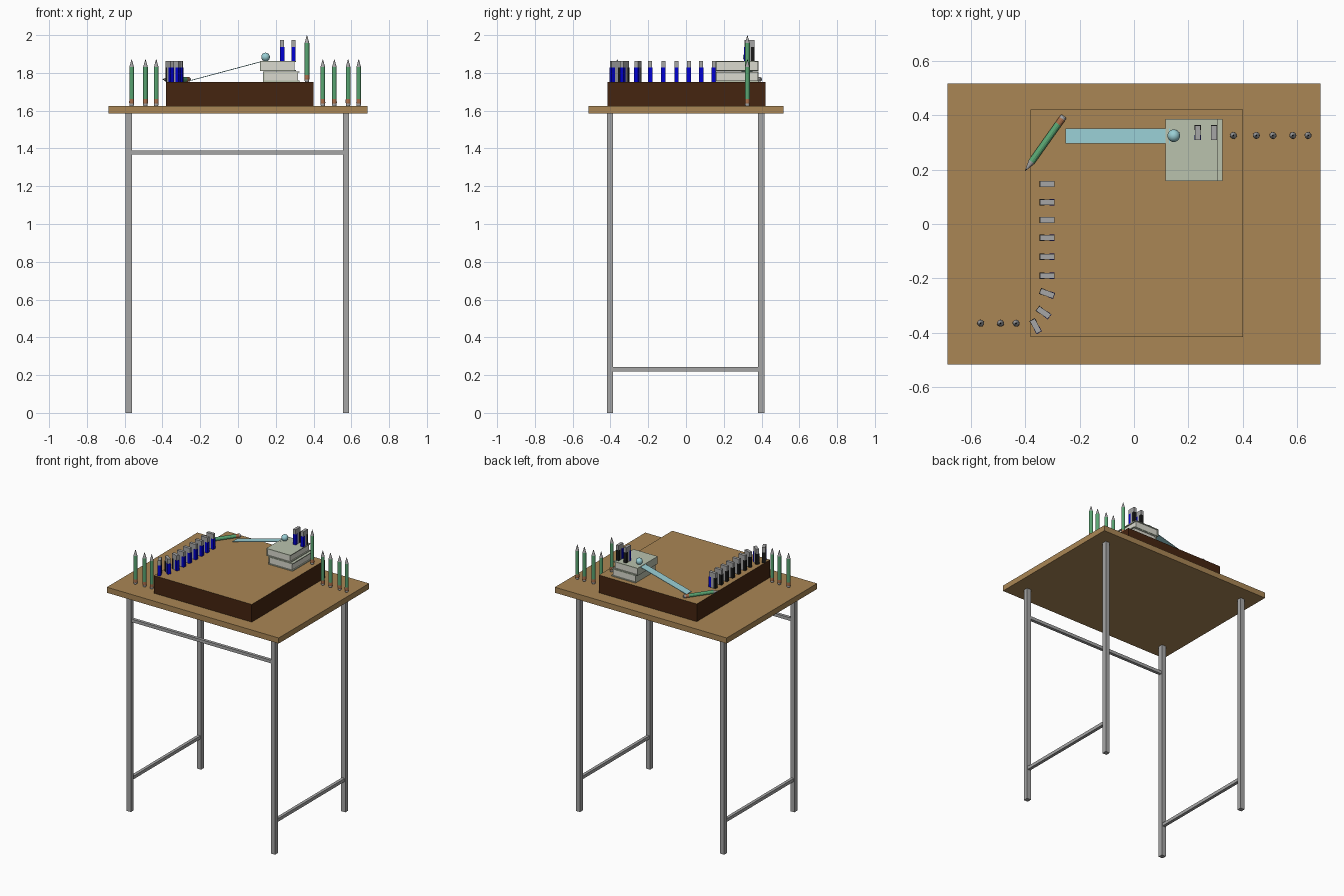
import bpy, bmesh, math
from mathutils import Matrix, Vector

if "Cube" in bpy.data.objects:
    bpy.data.objects.remove(bpy.data.objects["Cube"])


def mat(name, r, g, b):
    m = bpy.data.materials.new(name)
    m.diffuse_color = (r, g, b, 1)
    m.use_nodes = True
    m.node_tree.nodes["Principled BSDF"].inputs["Base Color"].default_value = m.diffuse_color
    return m


TAN = mat("tan_wood", 0.40, 0.24, 0.09)
BROWN = mat("dark_brown", 0.06, 0.018, 0.005)
GREY = mat("grey", 0.38, 0.38, 0.38)
GREEN = mat("pencil_green", 0.10, 0.38, 0.17)
COPPER = mat("copper", 0.40, 0.16, 0.07)
AQUA = mat("pale_blue", 0.32, 0.62, 0.66)
COVER = mat("pale_sage", 0.49, 0.54, 0.42)
PAGES = mat("page_white", 0.70, 0.70, 0.62)
BLUE = mat("strong_blue", 0.0, 0.0, 0.65)
BLACK = mat("black", 0.01, 0.01, 0.01)


def finish(bm, name, mats, matrix=None):
    bmesh.ops.recalc_face_normals(bm, faces=bm.faces)
    me = bpy.data.meshes.new(name)
    bm.to_mesh(me)
    bm.free()
    for m in mats:
        me.materials.append(m)
    ob = bpy.data.objects.new(name, me)
    bpy.context.collection.objects.link(ob)
    if matrix:
        ob.matrix_world = matrix
    return ob


def add_box(bm, lo, hi, index=0):
    lo, hi = Vector(lo), Vector(hi)
    m = Matrix.Translation((lo + hi) / 2) @ Matrix.Diagonal((*(hi - lo), 1))
    vs = bmesh.ops.create_cube(bm, size=1, matrix=m)["verts"]
    for f in {f for v in vs for f in v.link_faces}:
        f.material_index = index


def box(name, lo, hi, *mats):
    bm = bmesh.new()
    add_box(bm, lo, hi)
    return finish(bm, name, mats)


# Table: top, legs, front rail and side rails
box("table_top", (-0.685, -0.515, 1.585), (0.685, 0.515, 1.625), TAN)
LX, LY = 0.575, 0.40
for sx, side in ((-1, "left"), (1, "right")):
    x = sx * LX - 0.003
    for sy, end in ((-1, "front"), (1, "back")):
        y = sy * LY - 0.002
        box(f"{end}_{side}_leg", (x - 0.0165, y - 0.0165, 0), (x + 0.0165, y + 0.0165, 1.585), GREY)
    box(f"{side}_rail", (x - 0.011, -LY + 0.014, 0.22), (x + 0.011, LY - 0.018, 0.243), GREY)
box("front_rail", (-LX + 0.013, -LY - 0.013, 1.368), (LX - 0.019, -LY + 0.009, 1.39), GREY)

# Raised block with a tan top face
BLOCK_TOP = 1.7525
block = box("raised_block", (-0.38, -0.415, 1.625), (0.40, 0.42, BLOCK_TOP), BROWN, TAN)
for f in block.data.polygons:
    f.material_index = int(f.normal.z > 0.5)


# Books: covers and spine around a page block
def book(name, x0, x1, z0, z1, y0=0.157, y1=0.385):
    bm = bmesh.new()
    t = 0.006
    add_box(bm, (x0 + t, y0 + 0.005, z0 + t), (x1 - 0.008, y1 - 0.005, z1 - t), 1)
    add_box(bm, (x0, y0, z0), (x1, y1, z0 + t))
    add_box(bm, (x0, y0, z1 - t), (x1, y1, z1))
    add_box(bm, (x0, y0, z0 + t), (x0 + t, y1, z1 - t))
    finish(bm, name, (COVER, PAGES))


book("lower_book", 0.133, 0.325, BLOCK_TOP, 1.807)
book("upper_book", 0.116, 0.308, 1.809, 1.863)

# Ball at the top of the ramp
bm = bmesh.new()
bmesh.ops.create_uvsphere(bm, u_segments=24, v_segments=14, radius=0.023)
for f in bm.faces:
    f.smooth = True
finish(bm, "ball", (AQUA,), Matrix.Translation((0.146, 0.324, 1.884)))

# Sloping ruler used as a ramp
a, b = Vector((-0.25, 0.323, 1.760)), Vector((0.132, 0.323, 1.862))
bm = bmesh.new()
add_box(bm, (0, -0.028, -0.002), ((b - a).length, 0.028, 0.002))
tilt = -math.atan2(b.z - a.z, b.x - a.x)
finish(bm, "ruler_ramp", (AQUA,), Matrix.Translation(a) @ Matrix.Rotation(tilt, 4, 'Y'))

# Pencils: lathed rings (radius, height, colour of the band above)
PENCIL = [(0.010, 0, 0), (0.012, 0.004, 0), (0.012, 0.012, 1), (0.013, 0.017, 1),
          (0.0125, 0.036, 2), (0.0125, 0.205, 0), (0.003, 0.239, 3), (0.0004, 0.247, 3)]


def pencil(name, matrix, n=12):
    bm = bmesh.new()
    rings = [[bm.verts.new((r * math.cos(math.tau * i / n), r * math.sin(math.tau * i / n), z))
              for i in range(n)] for r, z, _ in PENCIL]
    for k in range(len(rings) - 1):
        lo, hi = rings[k], rings[k + 1]
        for i in range(n):
            j = (i + 1) % n
            f = bm.faces.new((lo[i], lo[j], hi[j], hi[i]))
            f.material_index = PENCIL[k][2]
    bm.faces.new(rings[0])
    bm.faces.new(rings[-1]).material_index = 3
    finish(bm, name, (GREY, COPPER, GREEN, BLACK), matrix)


for i, x in enumerate((-0.563, -0.490, -0.433)):
    pencil(f"left_pencil_{i}", Matrix.Translation((x, -0.364, 1.625)))
for i, x in enumerate((0.449, 0.510, 0.583, 0.639)):
    pencil(f"right_pencil_{i}", Matrix.Translation((x, 0.325, 1.625)))
pencil("block_pencil", Matrix.Translation((0.365, 0.325, BLOCK_TOP)))
end, tip = Vector((-0.257, 0.396, 1.7655)), Vector((-0.396, 0.200, 1.7655))
pencil("lying_pencil", Matrix.Translation(end) @ (tip - end).to_track_quat('Z', 'Y').to_matrix().to_4x4())


# Standing erasers: grey core in a sleeve with blue, grey and black stripes
def eraser(name, x, y, z, deg):
    bm = bmesh.new()
    w, d, h = 0.0265, 0.0105, 0.075
    add_box(bm, (-w, -d, 0), (w, d, 0.11))
    e = 0.001
    for x0, x1, c in ((-w - e, -0.010, 2), (0.008, w + e, 1)):
        add_box(bm, (x0, -d - e, 0), (x1, d + e, h), c)
    finish(bm, name, (GREY, BLUE, BLACK),
           Matrix.Translation((x, y, z)) @ Matrix.Rotation(math.radians(deg), 4, 'Z'))


row = [(-0.319, y, 0) for y in (0.147, 0.080, 0.015, -0.050, -0.120, -0.190)]
row += [(-0.319, -0.255, -20), (-0.332, -0.325, -35), (-0.361, -0.375, -62)]
for i, (x, y, deg) in enumerate(row):
    eraser(f"row_eraser_{i}", x, y, BLOCK_TOP, deg)
for i, x in enumerate((0.234, 0.294)):
    eraser(f"book_eraser_{i}", x, 0.335, 1.863, -90)
